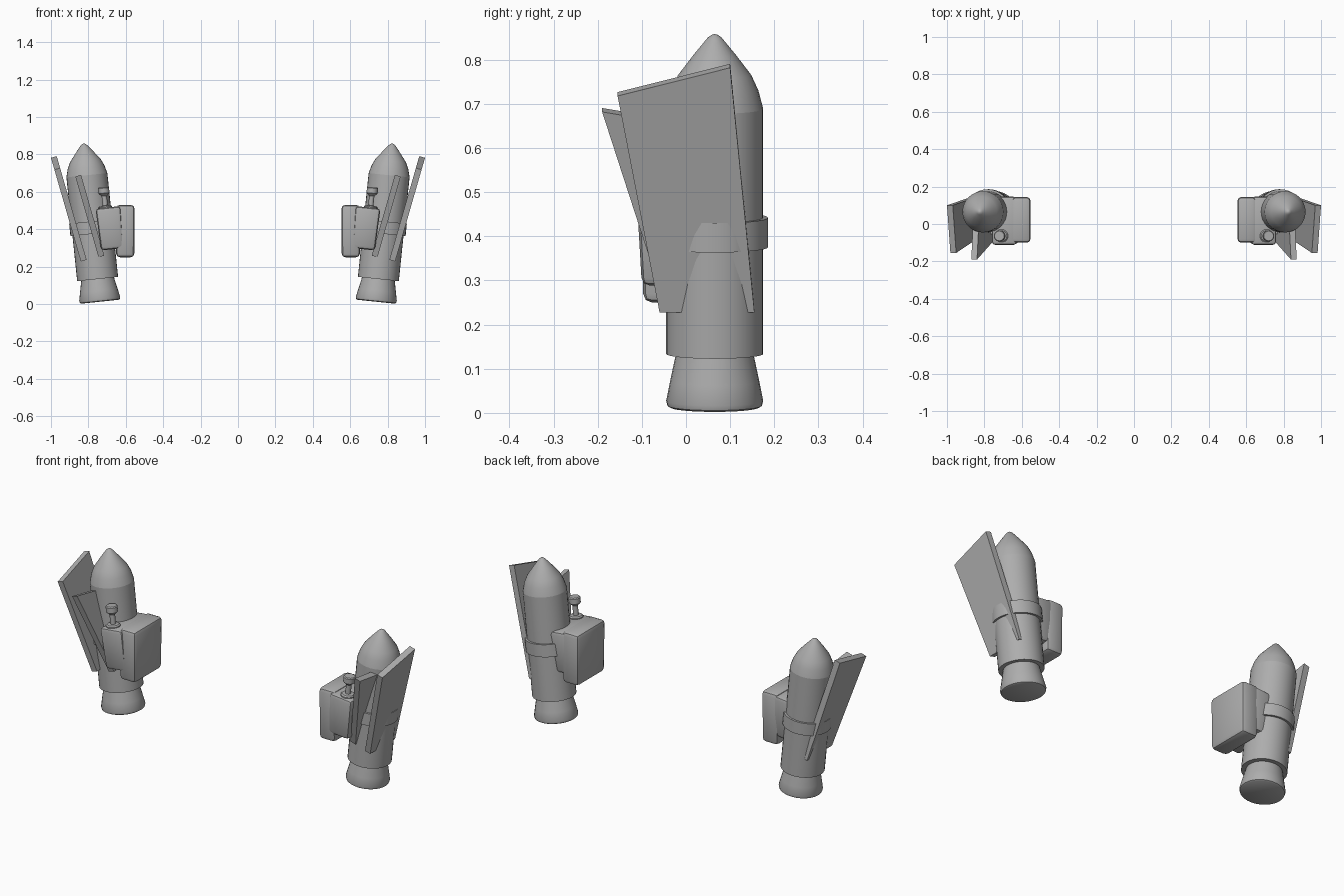
import bpy
import bmesh
import math
from mathutils import Matrix, Vector

cube = bpy.data.objects.get("Cube")
if cube:
    bpy.data.objects.remove(cube, do_unlink=True)

GREY = (0.42, 0.42, 0.42, 1.0)
grey = bpy.data.materials.new("plain grey")
grey.use_nodes = True
grey.diffuse_color = GREY
grey.node_tree.nodes["Principled BSDF"].inputs["Base Color"].default_value = GREY

# Leaning axis shared by all round booster parts
LEAN = Matrix.Rotation(math.radians(5.9), 4, "Y")
AXIS = Matrix.Translation((0.738, 0.065, 0.0125)) @ LEAN


def finish(name, bm, smooth=None):
    """Turn a bmesh into a part, mirrored to the other side."""
    bmesh.ops.recalc_face_normals(bm, faces=bm.faces)
    mesh = bpy.data.meshes.new(name)
    bm.to_mesh(mesh)
    bm.free()
    mesh.materials.append(grey)
    obj = bpy.data.objects.new(name, mesh)
    bpy.context.collection.objects.link(obj)
    if smooth:
        bpy.ops.object.select_all(action="DESELECT")
        obj.select_set(True)
        bpy.context.view_layer.objects.active = obj
        bpy.ops.object.shade_smooth_by_angle(angle=math.radians(smooth))
    mirror = obj.modifiers.new("other side", "MIRROR")
    mirror.use_mirror_merge = False
    return obj


def lathe(name, profile, matrix, sides=32):
    """Spin (radius, height) points into a closed round part."""
    bm = bmesh.new()
    rings = []
    for r, h in profile:
        rings.append([bm.verts.new(matrix @ Vector((
            r * math.cos(math.tau * i / sides), r * math.sin(math.tau * i / sides), h)))
            for i in range(sides)])
    for low, high in zip(rings, rings[1:]):
        for i in range(sides):
            j = (i + 1) % sides
            bm.faces.new((low[i], low[j], high[j], high[i]))
    bm.faces.new(rings[0][::-1])
    bm.faces.new(rings[-1])
    return finish(name, bm, 32)


def fin(name, outline, x_ref, z_ref, thick=0.032, slope=0.288):
    """Flat plate from a (y, z) outline, lying in a plane that leans outward."""
    inward = Vector((-1, 0, slope)).normalized() * thick
    bm = bmesh.new()
    outer = [bm.verts.new((x_ref - slope * (z_ref - z), y, z)) for y, z in outline]
    inner = [bm.verts.new(v.co + inward) for v in outer]
    bm.faces.new(outer)
    bm.faces.new(inner[::-1])
    for i in range(len(outer)):
        j = (i + 1) % len(outer)
        bm.faces.new((outer[i], inner[i], inner[j], outer[j]))
    return finish(name, bm)


def pack(name, size, matrix, bevel, taper=1.0):
    """Bevelled box, narrowed toward its bottom by taper."""
    bm = bmesh.new()
    bmesh.ops.create_cube(bm, size=1)
    for v in bm.verts:
        k = taper if v.co.z < 0 else 1.0
        v.co = Vector((v.co.x * size[0] * k, v.co.y * size[1] * k, v.co.z * size[2]))
    bmesh.ops.bevel(bm, geom=bm.edges[:], offset=bevel, segments=2,
                    profile=0.5, affect="EDGES")
    bm.transform(matrix)
    return finish(name, bm, 30)


# Rocket booster
lathe("nozzle", [(0.1, 0), (0.107, 0.004), (0.11, 0.015), (0.101, 0.06), (0.087, 0.126)], AXIS)
lathe("booster_body", [(0.11, 0.122), (0.11, 0.68)], AXIS)
lathe("nose_cone", [(0.11, 0.68), (0.099, 0.722), (0.083, 0.757), (0.048, 0.803),
                    (0.016, 0.842), (0.008, 0.848), (0.002, 0.85)], AXIS)
lathe("strap_band", [(0.121, 0.365), (0.121, 0.432)], AXIS)

# Fins
fin("outer_fin", [(-0.155, 0.718), (0.1, 0.782), (0.155, 0.228), (-0.06, 0.228)], 1.0, 0.782)
fin("front_fin", [(-0.19, 0.682), (0.0, 0.65), (0.02, 0.25), (-0.05, 0.25)], 0.87, 0.682)

# Side packs
pack("inner_pack", (0.1, 0.245, 0.28), Matrix.Translation((0.603, 0.022, 0.39)), 0.02, 0.97)
pack("front_pack", (0.135, 0.26, 0.225), Matrix.Translation((0.683, 0.017, 0.405)) @ LEAN, 0.018, 0.9)

# Valve on top of the front pack
lathe("valve", [(0.036, 0), (0.036, 0.012), (0.03, 0.018), (0.014, 0.02), (0.014, 0.07),
                (0.03, 0.085), (0.03, 0.112), (0.026, 0.117)],
      Matrix.Translation((0.708, -0.064, 0.508)) @ LEAN, 16)
